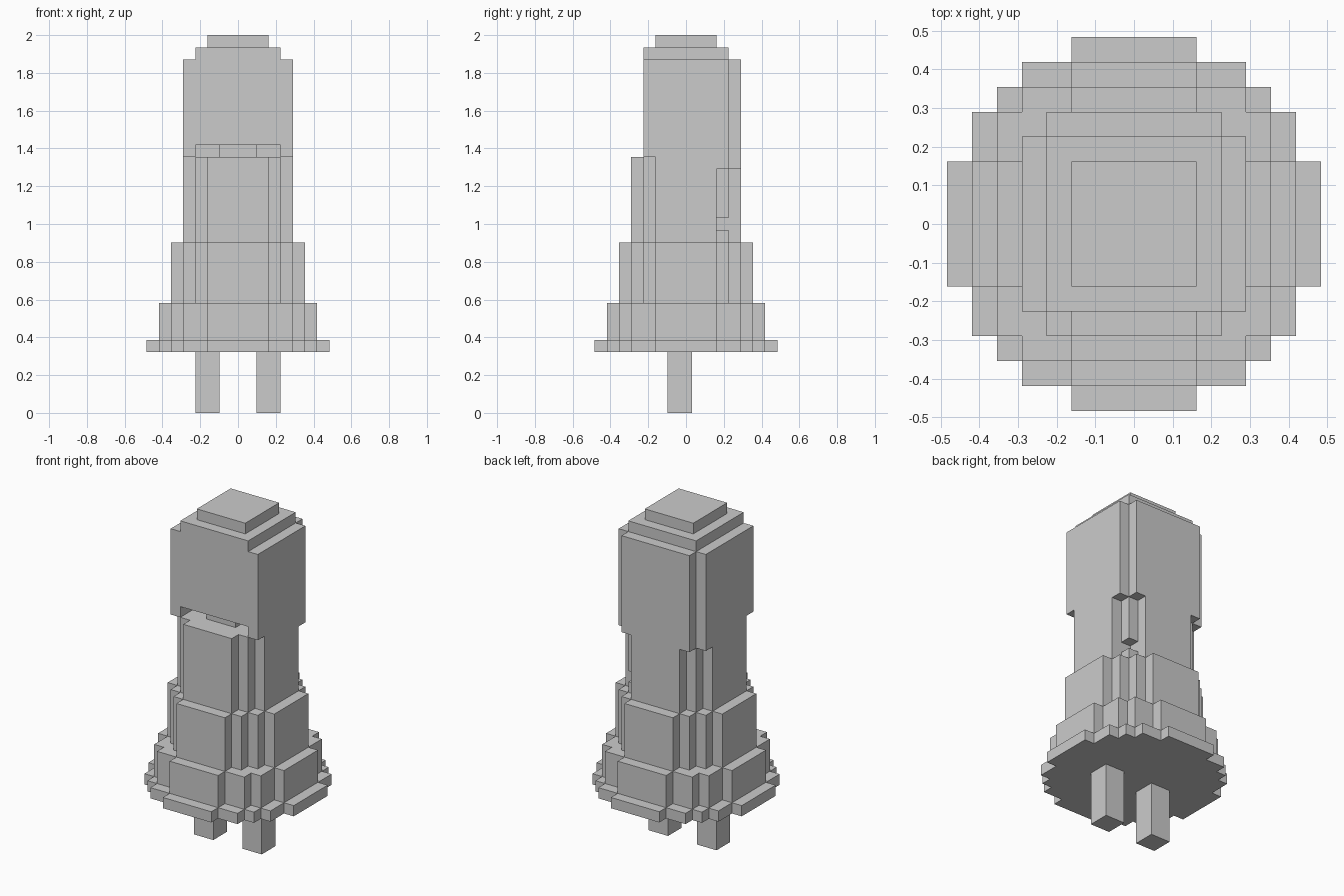
import bpy, bmesh

if "Cube" in bpy.data.objects:
    bpy.data.objects.remove(bpy.data.objects["Cube"])

U = 2 / 31  # one block of the model's grid


def half_outline(rows, y0):
    """Right-hand stepped edge, front to back, from (half width, y end) rows."""
    pts, y = [], y0
    for w, y1 in rows:
        pts += [(w, y), (w, y1)]
        y = y1
    return pts


def disc(r, steps):
    """Stepped round: steps are (half width, |y| where it ends), outermost first."""
    front = [(w, -y) for w, y in steps]
    widths = [w for w, _ in steps]
    ends = [-y for _, y in front][::-1]
    back = [(w, e) for w, e in zip(widths[::-1], ends[:-1][::-1][::-1])]
    rows = front + [(r, -front[-1][1])]
    rows += list(zip(widths[::-1], ends[1:] + [r]))
    return half_outline(rows, -r)


def slab(name, right, z0, z1, left=None):
    """Extrude a half outline, mirrored in x unless a left half is given."""
    left = left or right
    loop = right + [(-x, y) for x, y in reversed(left) if x > 0]
    bm = bmesh.new()
    face = bm.faces.new([bm.verts.new((x * U, y * U, z0 * U)) for x, y in loop])
    top = bmesh.ops.extrude_face_region(bm, geom=[face], use_keep_orig=True)
    verts = [v for v in top["geom"] if isinstance(v, bmesh.types.BMVert)]
    bmesh.ops.translate(bm, verts=verts, vec=(0, 0, (z1 - z0) * U))
    bmesh.ops.recalc_face_normals(bm, faces=bm.faces)
    mesh = bpy.data.meshes.new(name)
    bm.to_mesh(mesh)
    bm.free()
    obj = bpy.data.objects.new(name, mesh)
    bpy.context.collection.objects.link(obj)
    return obj


def box(name, x0, x1, y0, y1, z0, z1):
    bpy.ops.mesh.primitive_cube_add(
        size=1, location=((x0 + x1) / 2 * U, (y0 + y1) / 2 * U, (z0 + z1) / 2 * U))
    obj = bpy.context.object
    obj.name = name
    obj.scale = ((x1 - x0) * U, (y1 - y0) * U, (z1 - z0) * U)


# Two legs
for side, name in ((1, "right_leg"), (-1, "left_leg")):
    xs = sorted((1.5 * side, 3.5 * side))
    box(name, *xs, -1.5, 0.5, 0, 5)

# Flared skirt tiers
slab("skirt_hem", disc(7.5, [(2.5, 6.5), (4.5, 5.5), (5.5, 4.5), (6.5, 2.5)]), 5, 6)
slab("skirt_lower", disc(6.5, [(2.5, 5.5), (4.5, 4.5), (5.5, 2.5)]), 6, 9)
slab("skirt_upper", disc(5.5, [(2.5, 4.5), (3.5, 3.5), (4.5, 2.5)]), 9, 14)

# Body, with one block missing from the back right corner
body = disc(4.5, [(2.5, 3.5), (3.5, 2.5)])
notched = half_outline([(2.5, -3.5), (3.5, -2.5), (4.5, 2.5), (2.5, 4.5)], -4.5)
slab("body_lower", body, 14, 15)
slab("body_notch", notched, 15, 16, left=body)
slab("body_upper", body, 16, 20)

# Head: the back reaches one block lower than the front
slab("head_base", half_outline(
    [(2.5, -3.5), (3.5, -2.5), (4.5, 3.5), (3.5, 4.5)], -4.5), 20, 21)
# Recessed slit across the front, deeper at both ends
slab("head_slit", [(0, -2.5), (1.5, -2.5), (1.5, -1.5), (3.5, -1.5), (3.5, -3.5),
                   (4.5, -3.5), (4.5, 3.5), (3.5, 3.5), (3.5, 4.5)], 21, 22)
slab("head", half_outline([(4.5, 3.5), (3.5, 4.5)], -3.5), 22, 29)

# Stepped crown
box("crown_lower", -3.5, 3.5, -3.5, 3.5, 29, 30)
box("crown_top", -2.5, 2.5, -2.5, 2.5, 30, 31)
